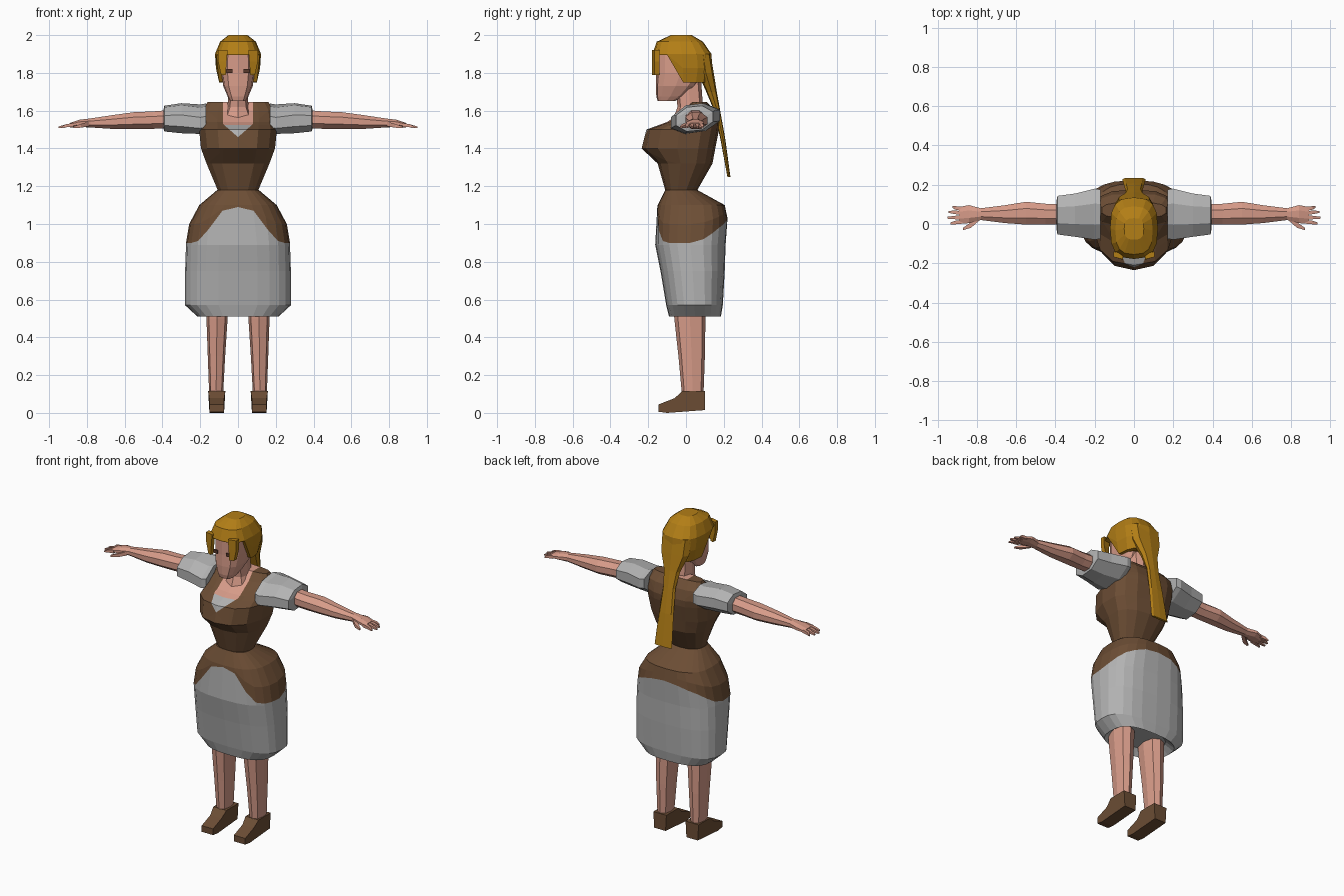
import bpy, bmesh, math
from mathutils import Vector

if "Cube" in bpy.data.objects:
    bpy.data.objects.remove(bpy.data.objects["Cube"])


def material(name, col):
    m = bpy.data.materials.new(name)
    m.diffuse_color = (*col, 1)
    m.use_nodes = True
    m.node_tree.nodes["Principled BSDF"].inputs["Base Color"].default_value = m.diffuse_color
    return m


BROWN = material("brown_cloth", (0.15, 0.075, 0.035))
GREY = material("grey_cloth", (0.45, 0.45, 0.45))
SKIN = material("skin", (0.68, 0.33, 0.25))
HAIR = material("golden_hair", (0.45, 0.21, 0.008))
EYE = material("eye_brown", (0.10, 0.04, 0.025))


def finish(bm, name, mats):
    bmesh.ops.recalc_face_normals(bm, faces=bm.faces)
    me = bpy.data.meshes.new(name)
    bm.to_mesh(me)
    bm.free()
    for m in mats:
        me.materials.append(m)
    ob = bpy.data.objects.new(name, me)
    bpy.context.collection.objects.link(ob)
    return ob


def loft(rings, rows=None):
    """Skin a list of rings into a closed bmesh; rows gives material per band."""
    bm = bmesh.new()
    vs = [[bm.verts.new(p) for p in r] for r in rings]
    n = len(rings[0])
    for i in range(len(vs) - 1):
        for k in range(n):
            j = (k + 1) % n
            f = bm.faces.new((vs[i][k], vs[i][j], vs[i + 1][j], vs[i + 1][k]))
            f.material_index = rows[i] if rows else 0
    for r, m in ((vs[0], 0), (vs[-1], -1)):
        f = bm.faces.new(r)
        f.material_index = rows[m] if rows else 0
    return bm


def spow(v, e):
    return math.copysign(abs(v) ** e, v)


def hring(z, hx, y0, y1, n=12, p=2.5, yc=None):
    """Horizontal ring; point 0 is the front centre."""
    yc = (y0 + y1) / 2 if yc is None else yc
    pts = []
    for k in range(n):
        a = 2 * math.pi * k / n
        c = spow(math.cos(a), 2 / p)
        y = yc + (y0 - yc) * c if c > 0 else yc - (y1 - yc) * c
        pts.append(Vector((hx * spow(math.sin(a), 2 / p), y, z)))
    return pts


def xring(x, y, z, hy, hz, n=8, shear=0.0):
    """Ring across an arm that runs along x."""
    pts = []
    for k in range(n):
        a = 2 * math.pi * (k + 0.5) / n
        dy = hy * math.cos(a) / math.cos(math.pi / n)
        pts.append(Vector((x, y + dy, z + hz * math.sin(a) / math.cos(math.pi / n) + shear * dy)))
    return pts


def flip(rings, s):
    return [[Vector((p.x * s, p.y, p.z)) for p in r] for r in rings]


def at(profile, z):
    """Interpolate (z, hx, y0, y1) rows, listed top to bottom."""
    for a, b in zip(profile, profile[1:]):
        if b[0] <= z <= a[0]:
            t = (a[0] - z) / (a[0] - b[0])
            return [a[i] + (b[i] - a[i]) * t for i in range(4)]
    return profile[0] if z > profile[0][0] else profile[-1]


# Bodice with bust, cut along the neckline
torso = [hring(z, hx, y0, y1, 14, p, yc) for z, hx, y0, y1, p, yc in (
    (1.18, .11, -.11, .06, 2.3, -.02), (1.32, .17, -.15, .14, 2.4, .02),
    (1.40, .20, -.235, .155, 2.4, .03), (1.50, .21, -.21, .175, 2.5, .04),
    (1.54, .20, -.10, .175, 2.8, .06), (1.60, .19, -.01, .155, 3, .07),
    (1.645, .165, .03, .11, 3, .07))]
bm = loft(torso)
for co, no in (((.08, 0, 0), (1, 0, 0)), ((-.08, 0, 0), (1, 0, 0)), ((0, 0, 1.525), (0, 0, 1)),
               ((0, 0, 1.46), (-.07, 0, .08)), ((0, 0, 1.46), (.07, 0, .08))):
    bmesh.ops.bisect_plane(bm, geom=bm.verts[:] + bm.edges[:] + bm.faces[:], plane_co=co, plane_no=no)
for f in bm.faces:
    c = f.calc_center_median()
    if abs(c.x) < .08 and c.y < .08 and c.z > 1.46 + .875 * abs(c.x):
        f.material_index = 2 if c.z > 1.525 else 1
finish(bm, "bodice", [BROWN, GREY, SKIN])

# Skirt: brown peplum above an arched edge, grey below
prof = [(1.18, .11, -.11, .06), (1.10, .205, -.15, .205), (1.02, .255, -.165, .222),
        (.90, .275, -.165, .21), (.75, .28, -.135, .205), (.57, .28, -.105, .195), (.51, .215, -.09, .185)]
N = 24
half = [1.09, 1.07, .97, .91, .90, .90, .90, .92, .95, .98, 1.0, 1.02, 1.03]
edge = [half[min(k, N - k)] for k in range(N)]


def skirt_ring(zs):
    return [hring(*at(prof, z), N, 2.7)[k] for k, z in enumerate(zs)]


skirt = [skirt_ring([1.18] * N), skirt_ring([1.10] * N),
         skirt_ring([(1.10 + e) / 2 for e in edge]), skirt_ring(edge)]
skirt += [skirt_ring([z] * N) for z in (.89, .75, .57, .51)]
skirt.append(hring(.55, .17, -.06, .14, N, 2.7))
finish(loft(skirt, [0, 0, 0, 1, 1, 1, 1, 1]), "skirt", [BROWN, GREY])

# Neck and head
finish(loft([hring(1.55, .085, -.07, .12, 8), hring(1.62, .055, -.045, .09, 8),
             hring(1.76, .05, -.06, .08, 8)]), "neck", [SKIN])
finish(loft([hring(z, hx, y0, y1, 12, 3) for z, hx, y0, y1 in (
    (1.65, .042, -.15, -.06), (1.675, .055, -.157, -.01), (1.73, .078, -.16, .05),
    (1.80, .088, -.158, .10), (1.93, .085, -.16, .10))]), "head", [SKIN])

# Hair cap with a hairline that drops behind the temples
hprof = [(2.0, .05, -.08, .03), (1.965, .095, -.155, .09), (1.90, .122, -.178, .135),
         (1.80, .115, -.165, .14), (1.75, .10, -.15, .12)]
HN = 16
base = hring(*hprof[2], HN, 2.8)
line = [1.75 + .145 * min(1, max(0, (-.03 - p.y) / .07)) for p in base]
low = [hring(*at(hprof, z), HN, 2.8)[k] for k, z in enumerate(line)]
inner = [Vector((p.x * .72, (p.y + .02) * .8 - .02, p.z + .005)) for p in low]
mid = [hring(*at(hprof, z), HN, 2.8)[k] for k, z in enumerate([(e + 1.90) / 2 for e in line])]
cap = [hring(*hprof[i], HN, 2.8) for i in (0, 1, 2)] + [mid, low, inner]
finish(loft(cap), "hair_cap", [HAIR])

# Long tail of hair down the back
finish(loft([hring(z, hx, y - hy, y + hy, 8, 3) for z, hx, y, hy in (
    (1.90, .10, .09, .04), (1.80, .095, .105, .042), (1.70, .055, .135, .028),
    (1.60, .042, .165, .016), (1.45, .05, .195, .013), (1.25, .06, .227, .008))]), "hair_tail", [HAIR])

for s, side in ((1, "left"), (-1, "right")):
    # Fringe strands beside the face
    finish(loft(flip([[Vector((x, y, z)) for x, y in ((a, -.18), (b, -.168), (b, -.14), (a, -.15))]
                      for a, b, z in ((.055, .105, 1.92), (.06, .105, 1.86), (.065, .09, 1.79))], s)),
           side + "_fringe", [HAIR])
    # Eye plates
    finish(loft(flip([[Vector((x, y, z)) for x, y in ((.03, -.164), (.06, -.161), (.06, -.152), (.03, -.155))]
                      for z in (1.80, 1.82)], s)), side + "_eye", [EYE])
    # Puffed sleeve
    finish(loft(flip([xring(.17, .05, 1.56, .125, .07, shear=.15), xring(.20, .05, 1.555, .13, .07, shear=.15),
                      xring(.30, .045, 1.56, .11, .074, shear=.12), xring(.39, .045, 1.558, .098, .064, shear=.1),
                      xring(.395, .045, 1.556, .07, .048)], s)), side + "_sleeve", [GREY])
    # Arm and palm
    finish(loft(flip([xring(*r) for r in (
        (.36, .05, 1.555, .052, .048), (.45, .05, 1.55, .053, .046), (.55, .055, 1.547, .058, .045),
        (.66, .05, 1.54, .045, .037), (.78, .05, 1.535, .03, .024), (.84, .05, 1.533, .046, .019),
        (.89, .045, 1.523, .042, .012))], s)), side + "_arm", [SKIN])
    # Fingers and thumb
    for i, (y0, y1, tip) in enumerate(((.076, .088, .925), (.056, .062, .945), (.034, .032, .95), (.012, .003, .935))):
        finish(loft(flip([xring(.87, y0, 1.525, .010, .010, 4), xring(.91, (y0 + y1) / 2, 1.52, .009, .008, 4),
                          xring(tip, y1, 1.512, .005, .004, 4)], s)), f"{side}_finger_{i + 1}", [SKIN])
    finish(loft(flip([xring(.79, .03, 1.53, .014, .012, 4), xring(.83, -.005, 1.52, .014, .010, 4),
                      xring(.87, -.025, 1.512, .006, .005, 4)], s)), side + "_thumb", [SKIN])
    # Leg
    leg = [hring(z, hx, y0, y1, 8, 2.6) for z, hx, y0, y1 in (
        (.70, .058, -.07, .11), (.50, .056, -.062, .103), (.30, .046, -.04, .10), (.08, .036, -.02, .092))]
    for r, cx in zip(leg, (.112, .111, .114, .116)):
        for p in r:
            p.x += cx
    finish(loft(flip(leg, s)), side + "_leg", [SKIN])
    # Shoe from a side profile
    shoe = [(.10, .115), (-.02, .115), (-.06, .078), (-.145, .045), (-.145, .006), (-.10, 0), (.10, .015)]
    finish(loft([[Vector((s * (x + .006 * (z > .1) * d), y, z)) for y, z in shoe]
                 for x, d in ((.073, -1), (.152, 1))]), side + "_shoe", [BROWN])
